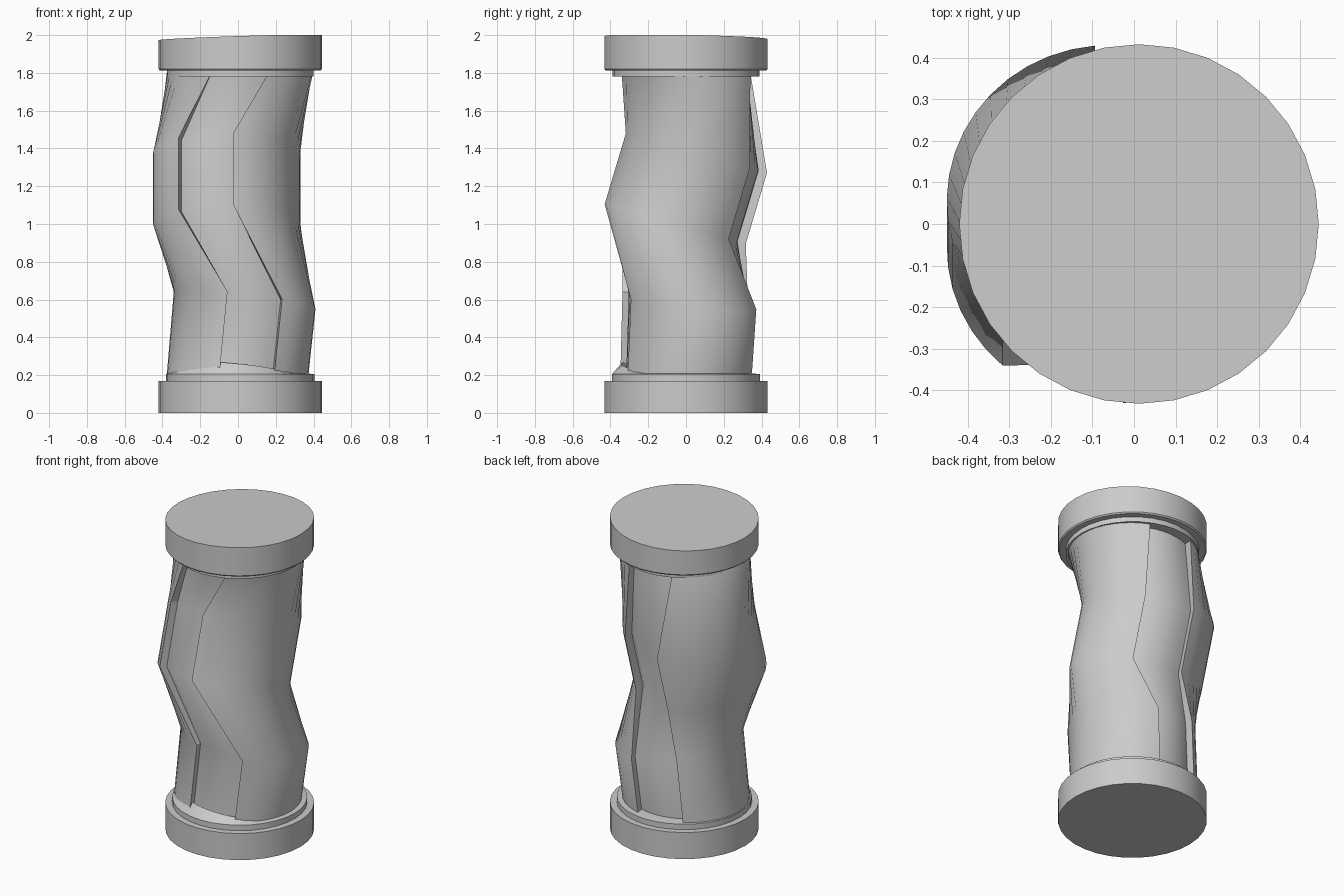
import bpy, bmesh
from math import sin, cos, radians, pi

if "Cube" in bpy.data.objects:
    bpy.data.objects.remove(bpy.data.objects["Cube"])


def loft(name, rings):
    """Skin a stack of equal-length point rings and cap both ends."""
    bm = bmesh.new()
    loops = [[bm.verts.new(p) for p in ring] for ring in rings]
    n = len(loops[0])
    for lo, hi in zip(loops, loops[1:]):
        for i in range(n):
            j = (i + 1) % n
            bm.faces.new((lo[i], lo[j], hi[j], hi[i]))
    bm.faces.new(loops[0][::-1])
    bm.faces.new(loops[-1])
    bmesh.ops.recalc_face_normals(bm, faces=bm.faces[:])
    mesh = bpy.data.meshes.new(name)
    bm.to_mesh(mesh)
    bm.free()
    obj = bpy.data.objects.new(name, mesh)
    bpy.context.collection.objects.link(obj)
    bpy.ops.object.select_all(action='DESELECT')
    obj.select_set(True)
    bpy.context.view_layer.objects.active = obj
    bpy.ops.object.shade_smooth_by_angle(angle=radians(32))
    return obj


def disc(r, height, cx=0.012, n=32):
    """Circle of points; height is a function of x, y and angle."""
    pts = []
    for i in range(n):
        a = 2 * pi * i / n
        x, y = cx + r * cos(a), r * sin(a)
        pts.append((x, y, height(x, y, a)))
    return pts


def flat(z):
    return lambda x, y, a: z


# Shaft cross-section: two shells split by two opposite recessed channels
def section():
    half, inner_half, inner_r = 23, 26.3, 0.88
    pts = []
    for base in (0, 180):
        for i in range(17):
            pts.append((1.0, base + half + (180 - 2 * half) * i / 16))
        for i in range(7):
            pts.append((inner_r, base + 180 - inner_half + 2 * inner_half * i / 6))
    return pts


# Shaft levels: centre x, y, z, radius x, y, tilt x, y, channel direction
levels = [
    (-0.003, 0.0, 0.19, 0.375, 0.36, 0, 0, 278),
    (0.035, 0.018, 0.595, 0.375, 0.365, -0.12, -0.10, 279),
    (-0.06, -0.057, 1.0, 0.39, 0.375, 0, -0.28, 252),
    (-0.06, 0.055, 1.375, 0.39, 0.375, 0, -0.28, 252),
    (0.01, 0.0, 1.80, 0.387, 0.37, 0, 0, 270),
]
rings = []
for cx, cy, cz, rx, ry, tx, ty, turn in levels:
    ring = []
    for r, deg in section():
        a = radians(deg + turn)
        dx, dy = rx * r * cos(a), ry * r * sin(a)
        ring.append((cx + dx, cy + dy, cz + tx * dx + ty * dy))
    rings.append(ring)
loft("bent_shaft", rings)

# Base drum
loft("base_drum", [disc(0.432, flat(0)), disc(0.432, flat(0.17))])

# Lower collar, with its inner edge banked up on the front left
loft("lower_collar", [
    disc(0.392, flat(0.16)),
    disc(0.392, flat(0.205)),
    disc(0.345, lambda x, y, a: 0.21 + 0.06 * max(0, cos(a - radians(235)))),
    disc(0.30, flat(0.21)),
])

# Upper collar
loft("upper_collar", [disc(0.388, flat(1.78)), disc(0.388, flat(1.83))])

# Cap drum with a gently slanted top
loft("cap_drum", [
    disc(0.425, flat(1.812)),
    disc(0.432, flat(1.82)),
    disc(0.432, lambda x, y, a: min(2.0, 1.987 + 0.032 * x - 0.018 * y)),
])
